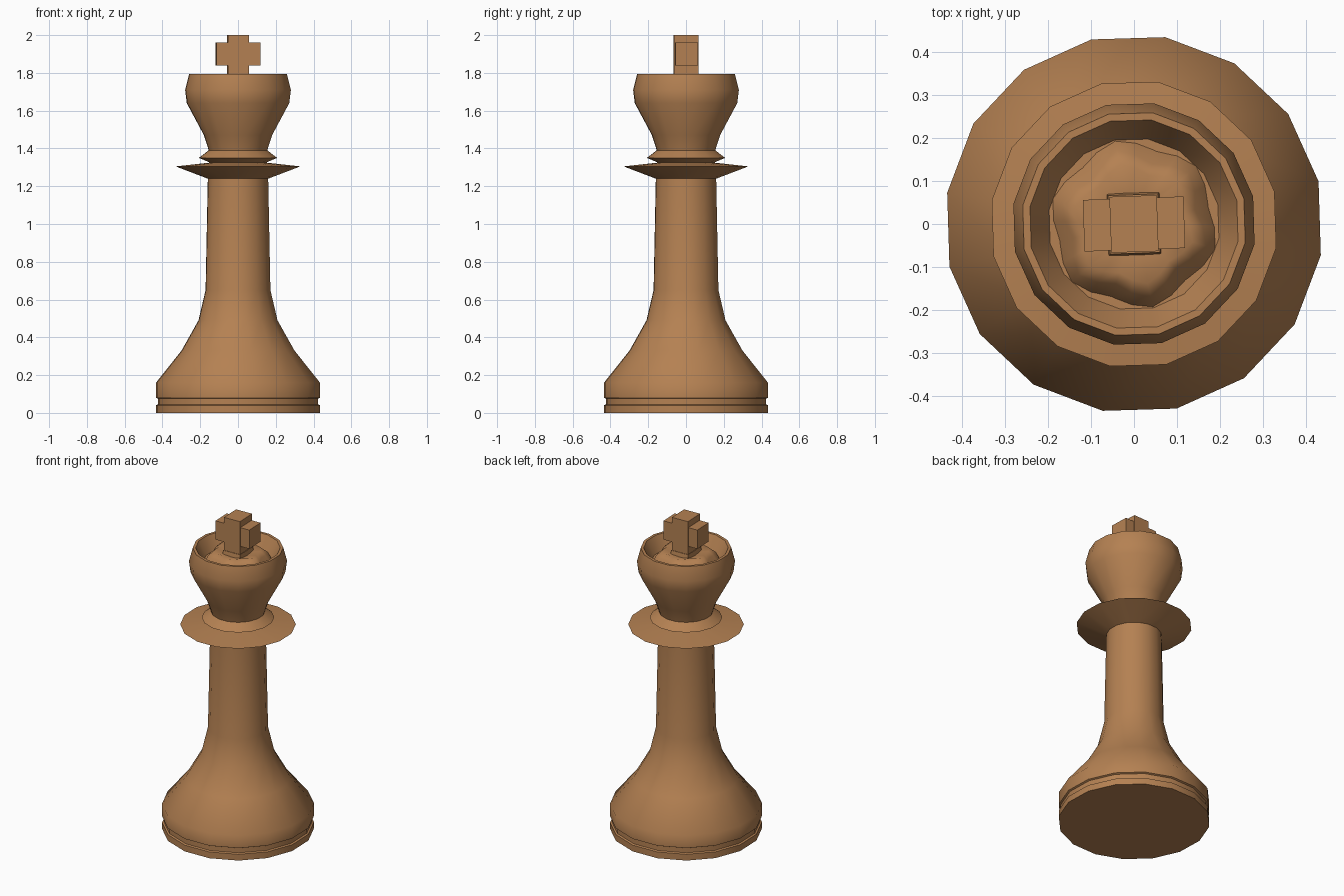
import bpy, bmesh
from math import sin, cos, tau, radians
from mathutils import Matrix

old = bpy.data.objects.get("Cube")
if old:
    bpy.data.objects.remove(old, do_unlink=True)

wood = bpy.data.materials.new("warm_wood")
wood.use_nodes = True
COLOUR = (0.46, 0.22, 0.085, 1)
wood.diffuse_color = COLOUR
wood.node_tree.nodes["Principled BSDF"].inputs["Base Color"].default_value = COLOUR


def finish(name, bm, smooth_angle):
    bmesh.ops.recalc_face_normals(bm, faces=bm.faces)
    mesh = bpy.data.meshes.new(name)
    bm.to_mesh(mesh)
    bm.free()
    mesh.materials.append(wood)
    obj = bpy.data.objects.new(name, mesh)
    bpy.context.collection.objects.link(obj)
    bpy.ops.object.select_all(action='DESELECT')
    obj.select_set(True)
    bpy.context.view_layer.objects.active = obj
    bpy.ops.object.shade_smooth_by_angle(angle=radians(smooth_angle))
    return obj


def lathe(name, profile, sides, offset, smooth_angle, lobes=0):
    """Turn (radius, z, waviness) points about z, closing both ends with a fan."""
    bm = bmesh.new()
    rings = []
    for r, z, wave in profile:
        ring = []
        for i in range(sides):
            a = tau * i / sides + radians(offset)
            rr = r + wave * cos(lobes * (a - radians(offset)))
            ring.append(bm.verts.new((rr * cos(a), rr * sin(a), z)))
        rings.append(ring)
    for low, high in zip(rings, rings[1:]):
        for i in range(sides):
            j = (i + 1) % sides
            bm.faces.new((low[i], low[j], high[j], high[i]))
    for ring, z in ((rings[0], profile[0][1]), (rings[-1], profile[-1][1])):
        centre = bm.verts.new((0, 0, z))
        for i in range(sides):
            bm.faces.new((ring[i], ring[(i + 1) % sides], centre))
    return finish(name, bm, smooth_angle)


def block(name, hx, hy, z0, z1, flare=1.0):
    """Box with half sizes hx, hy whose foot can be wider than its top."""
    bm = bmesh.new()
    bmesh.ops.create_cube(bm, size=2)
    for v in bm.verts:
        k = flare if v.co.z < 0 else 1
        v.co = (v.co.x * hx * k, v.co.y * hy * k, z1 if v.co.z > 0 else z0)
    bm.transform(Matrix.Rotation(radians(2), 4, 'Z'))
    return finish(name, bm, 30)


# Turned body: grooved foot, bell, stem, collars and hollow head
body = [
    (0.44, 0), (0.44, 0.04), (0.43, 0.045), (0.43, 0.075), (0.44, 0.08),
    (0.44, 0.16), (0.303, 0.33), (0.212, 0.49), (0.174, 0.65),
    (0.162, 1.24), (0.335, 1.305), (0.15, 1.325), (0.21, 1.35),
    (0.157, 1.39), (0.183, 1.47), (0.275, 1.64), (0.284, 1.71),
    (0.262, 1.795), (0.245, 1.795), (0.2, 1.71),
]
lathe("turned_body", [(r, z, 0) for r, z in body], 16, 13, 60)

# Wavy cushion inside the head
cushion = [(0.19, 1.705, 0.01), (0.16, 1.755, 0.015), (0.13, 1.78, 0.012), (0.06, 1.76, 0)]
lathe("crown_cushion", cushion, 24, 43, 70, lobes=6)

# Cross on top
block("cross_foot", 0.058, 0.068, 1.72, 1.79, flare=1.17)
block("cross_upright", 0.055, 0.065, 1.76, 2.0)
block("cross_arms", 0.117, 0.06, 1.84, 1.96)
